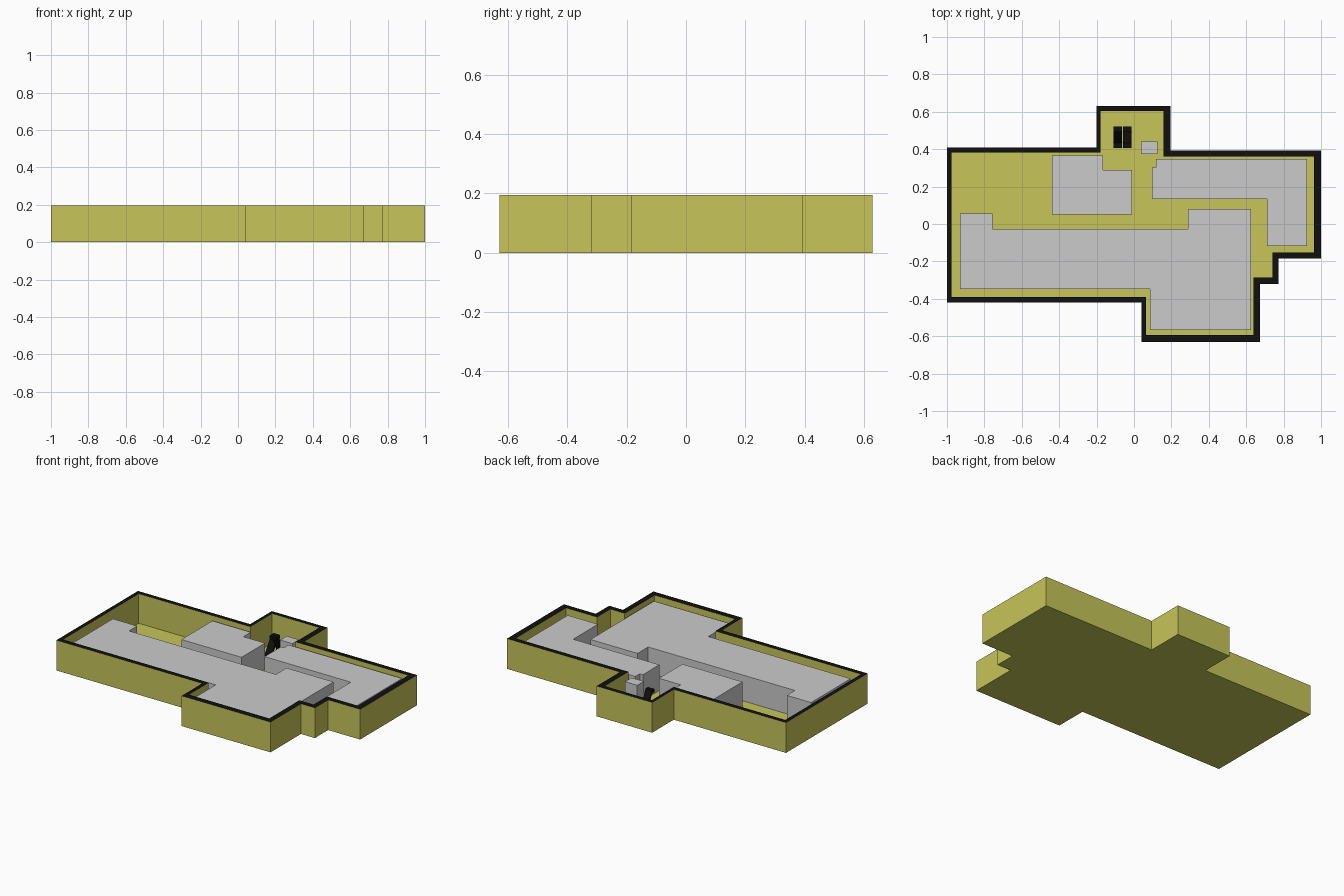
import bpy, bmesh

if "Cube" in bpy.data.objects:
    bpy.data.objects.remove(bpy.data.objects["Cube"])

H = 0.195        # wall height
FLOOR = 0.004    # floor level inside
BLOCK = 0.17     # height of interior blocks


def material(name, color):
    m = bpy.data.materials.new(name)
    m.diffuse_color = color
    m.use_nodes = True
    m.node_tree.nodes["Principled BSDF"].inputs["Base Color"].default_value = m.diffuse_color
    return m


yellow = material("yellow", (0.57, 0.56, 0.10, 1))
black = material("black", (0.005, 0.005, 0.005, 1))


def finish(bm, name, mats=()):
    bmesh.ops.recalc_face_normals(bm, faces=bm.faces)
    me = bpy.data.meshes.new(name)
    bm.to_mesh(me)
    bm.free()
    for m in mats:
        me.materials.append(m)
    ob = bpy.data.objects.new(name, me)
    bpy.context.collection.objects.link(ob)
    return ob


def prism(name, profile, direction, mats=()):
    """Extrude a closed 3D profile along a direction."""
    bm = bmesh.new()
    face = bm.faces.new([bm.verts.new(p) for p in profile])
    ext = bmesh.ops.extrude_face_region(bm, geom=[face], use_keep_orig=True)
    bmesh.ops.translate(bm, vec=direction,
                        verts=[g for g in ext["geom"] if isinstance(g, bmesh.types.BMVert)])
    return finish(bm, name, mats)


# Outer shell: yellow walls and floor, black wall tops
outer = [(-1, .41), (-1, -.42), (.04, -.42), (.04, -.63), (.673, -.63), (.673, -.32),
         (.772, -.32), (.772, -.185), (1, -.185), (1, .393), (.195, .393), (.195, .63),
         (-.2, .63), (-.2, .41)]
inner = [(-.975, .382), (-.975, -.39), (.064, -.39), (.064, -.593), (.638, -.593), (.638, -.287),
         (.74, -.287), (.74, -.152), (.962, -.152), (.962, .362), (.158, .362), (.158, .604),
         (-.18, .604), (-.18, .382)]
bm = bmesh.new()
rings = [[bm.verts.new((x, y, z)) for x, y in pts]
         for pts, z in ((outer, 0), (outer, H), (inner, H), (inner, FLOOR))]
for k in range(3):
    a, b = rings[k], rings[k + 1]
    for i in range(len(a)):
        j = (i + 1) % len(a)
        f = bm.faces.new((a[i], a[j], b[j], b[i]))
        f.material_index = 1 if k == 1 else 0
bm.faces.new(rings[0])
bm.faces.new(rings[3])
finish(bm, "outer_walls_and_floor", (yellow, black))

# Interior blocks
blocks = {
    "front_block": [(-.93, .055), (-.93, -.348), (.085, -.348), (.085, -.567), (.625, -.567),
                    (.625, .08), (.29, .08), (.29, -.028), (-.757, -.028), (-.757, .055)],
    "right_block": [(.095, .135), (.71, .135), (.71, -.118), (.925, -.118), (.925, .348),
                    (.117, .348), (.117, .302), (.095, .302)],
    "middle_block": [(-.438, .05), (-.01, .05), (-.01, .29), (-.165, .29), (-.165, .365),
                     (-.438, .365)],
    "small_block": [(.038, .375), (.125, .375), (.125, .442), (.038, .442)],
}
for name, pts in blocks.items():
    prism(name, [(x, y, FLOOR / 2) for x, y in pts], (0, 0, BLOCK - FLOOR / 2))


# Pair of crossing ramps with flat landings
def ramp(name, x, y0, y1, top):
    s = 1 if y1 > y0 else -1
    path = [(y0, .025), (y0 + s * .025, .025), (y1 - s * .025, top), (y1, top)]
    prof = [(x, y, z) for y, z in path] + [(x, y, z - .022) for y, z in reversed(path)]
    prism(name, prof, (.046, 0, 0), (black,))


ramp("left_ramp", -.11, .407, .52, .12)
ramp("right_ramp", -.06, .52, .407, .16)
